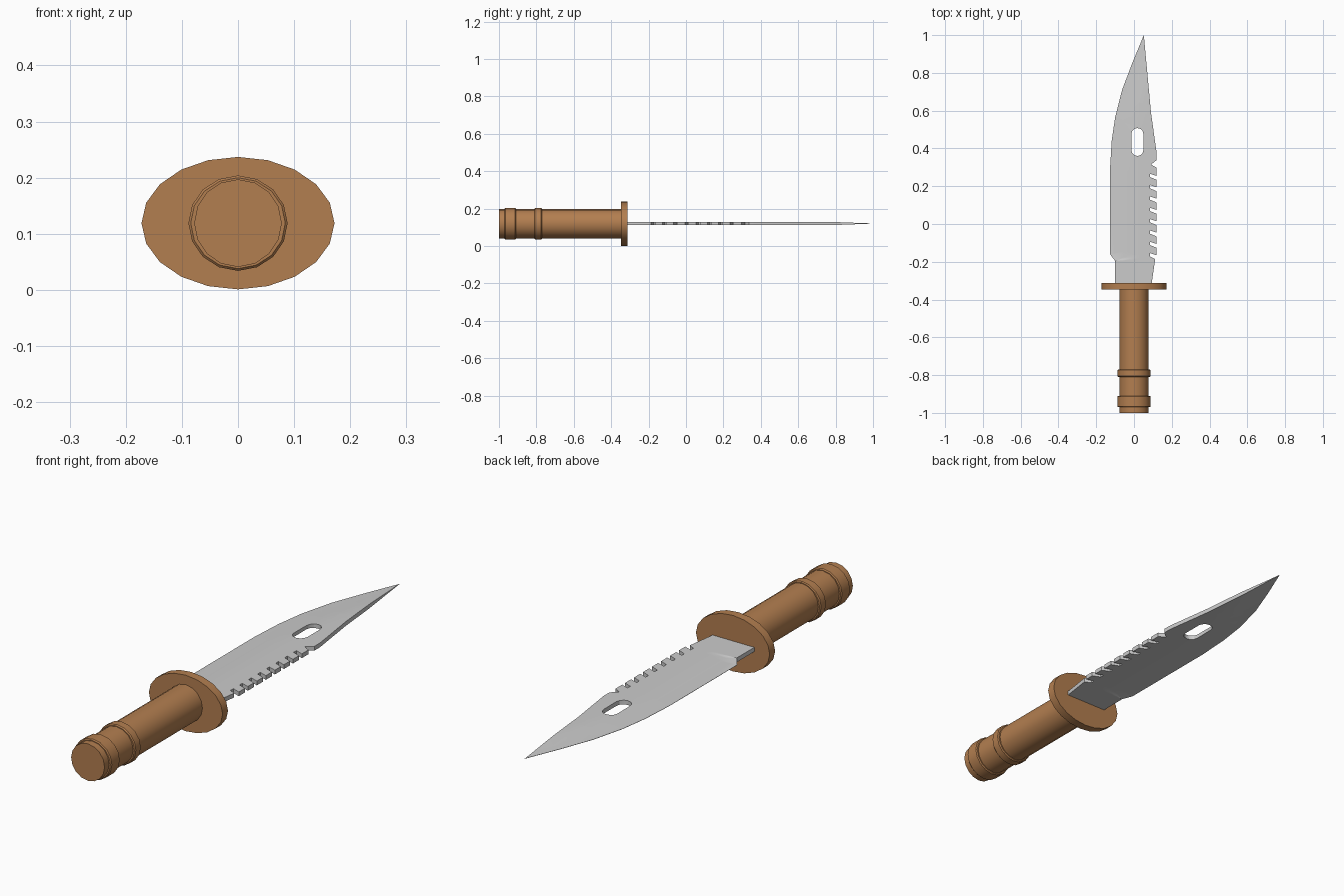
import bpy, bmesh, math

if "Cube" in bpy.data.objects:
    bpy.data.objects.remove(bpy.data.objects["Cube"])

ZC = 0.119          # height of the knife axis
HALF = 0.009        # half thickness of the blade

brown = bpy.data.materials.new("brown")
brown.diffuse_color = (0.45, 0.21, 0.08, 1)
brown.use_nodes = True
brown.node_tree.nodes["Principled BSDF"].inputs["Base Color"].default_value = brown.diffuse_color


def finish(name, bm, angle, mat=None):
    bmesh.ops.recalc_face_normals(bm, faces=bm.faces)
    me = bpy.data.meshes.new(name)
    bm.to_mesh(me)
    bm.free()
    ob = bpy.data.objects.new(name, me)
    bpy.context.collection.objects.link(ob)
    if mat:
        me.materials.append(mat)
    bpy.ops.object.select_all(action='DESELECT')
    ob.select_set(True)
    bpy.context.view_layer.objects.active = ob
    bpy.ops.object.shade_smooth_by_angle(angle=math.radians(angle))
    return ob


def lathe(name, profile, sides, sx=1.0, sz=1.0):
    """Capped solid along y from (y, radius) pairs."""
    bm = bmesh.new()
    rings = []
    for y, r in profile:
        rings.append([bm.verts.new((sx * r * math.sin(2 * math.pi * i / sides), y,
                                    ZC + sz * r * math.cos(2 * math.pi * i / sides)))
                      for i in range(sides)])
    for a, b in zip(rings, rings[1:]):
        for i in range(sides):
            j = (i + 1) % sides
            bm.faces.new((a[i], a[j], b[j], b[i]))
    bm.faces.new(rings[0])
    bm.faces.new(rings[-1])
    return finish(name, bm, 35, brown)


# Grip, oval guard and the two raised bands
lathe("grip", [(-1.0, 0.078), (-0.34, 0.078)], 16)
lathe("guard", [(-0.348, 1), (-0.312, 1)], 20, 0.172, 0.118)
for name, y0, y1 in (("pommel_band", -0.97, -0.91), ("grip_band", -0.81, -0.77)):
    lathe(name, [(y0, 0.081), (y0 + 0.004, 0.085), (y1 - 0.004, 0.085), (y1, 0.081)],
          16, 1.04, 1.0)

# Blade outline: cutting edge, then spine with saw teeth
edge = [(-0.127, -0.16), (-0.127, 0.29), (-0.118, 0.44), (-0.10, 0.565),
        (-0.063, 0.71), (-0.01, 0.85), (0.052, 1.0)]
outline = [(-0.10, -0.32), (-0.10, -0.195)] + edge
outline += [(0.09, 0.59), (0.12, 0.375), (0.12, 0.338), (0.09, 0.315), (0.12, 0.298)]
for k in reversed(range(8)):
    y = -0.17 + 0.06 * k
    x = 0.12 if k else 0.112
    outline += [(0.12, y + 0.004), (0.086, y + 0.016), (0.086, y - 0.002), (x, y - 0.016)]
outline += [(0.093, -0.32)]

# Slot in the blade
slot = []
for yc, start in ((0.476, 0), (0.392, 180)):
    for i in range(7):
        a = math.radians(start + 30 * i)
        slot.append((0.018 + 0.032 * math.cos(a), yc + 0.032 * math.sin(a)))


def edge_x(y):
    for (xa, ya), (xb, yb) in zip(edge, edge[1:]):
        if y <= yb:
            return xa + (xb - xa) * max(0, (y - ya) / (yb - ya))
    return edge[-1][0]


def half_thickness(x, y):
    if y < -0.19:
        return HALF
    return HALF * min(1, max(0.06, (x - edge_x(y)) / 0.115))


bm = bmesh.new()
for loop in (outline, slot):
    vs = [bm.verts.new((x, y, 0)) for x, y in loop]
    for a, b in zip(vs, vs[1:] + vs[:1]):
        bm.edges.new((a, b))
bmesh.ops.triangle_fill(bm, use_beauty=True, use_dissolve=False, edges=bm.edges[:])

# Slice the sheet so the ground bevel can follow the cutting edge
cuts = [((0, y, 0), (0, 1, 0)) for y in
        (-0.195, -0.16, 0.1, 0.29, 0.44, 0.565, 0.64, 0.71, 0.78, 0.85, 0.92)]
cuts += [((x, 0, 0), (1, 0, 0)) for x in (-0.10, -0.06, -0.012, 0.025, 0.06)]
for co, no in cuts:
    bmesh.ops.bisect_plane(bm, geom=bm.verts[:] + bm.edges[:] + bm.faces[:],
                           dist=1e-5, plane_co=co, plane_no=no)

# Thicken with a wedge section
bottom = bm.verts[:]
res = bmesh.ops.extrude_face_region(bm, geom=bm.faces[:], use_keep_orig=True)
top = [g for g in res["geom"] if isinstance(g, bmesh.types.BMVert)]
for vs, sign in ((bottom, -1), (top, 1)):
    for v in vs:
        v.co.z = ZC + 0.001 + sign * half_thickness(v.co.x, v.co.y)
finish("blade", bm, 30)
